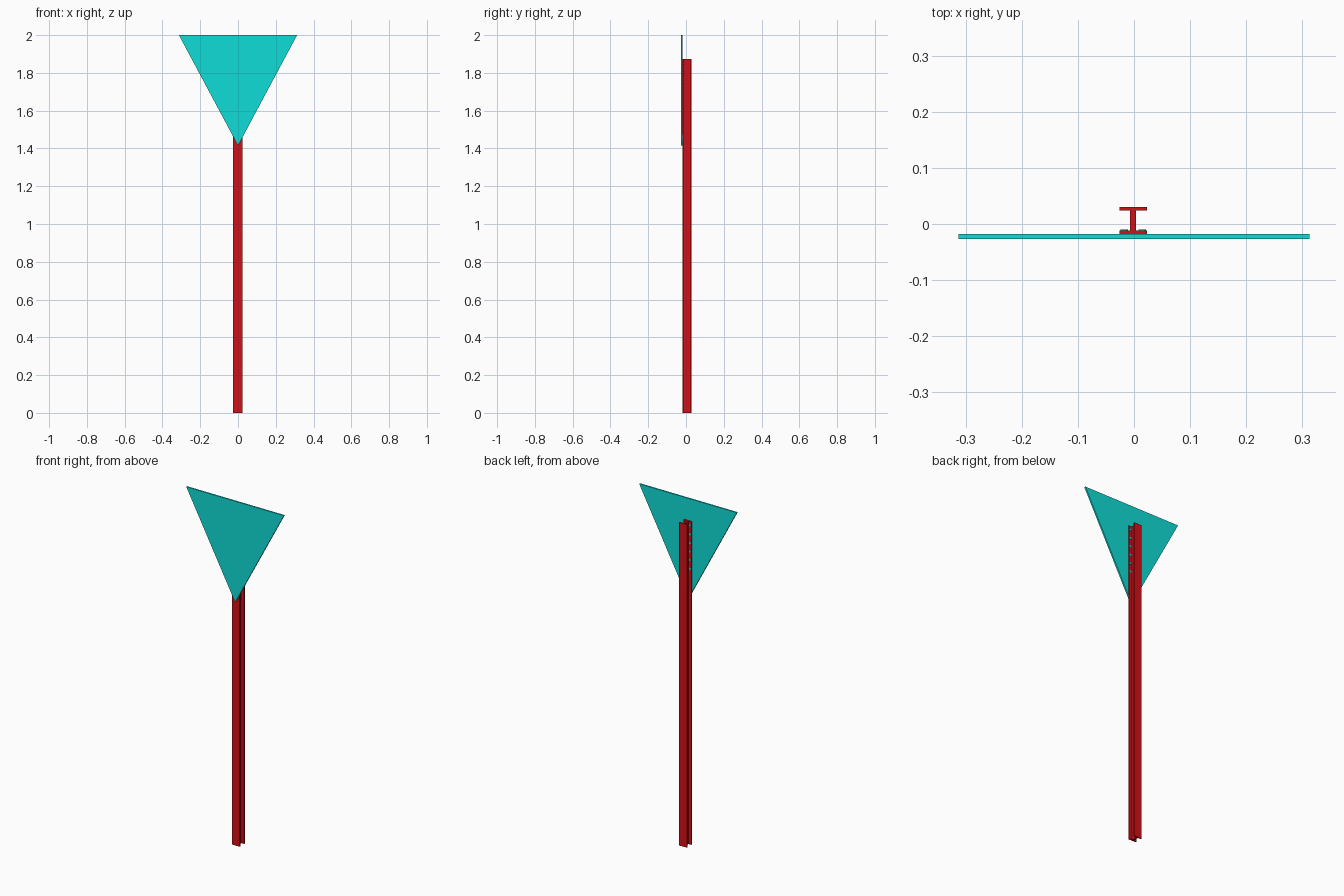
import bpy, bmesh, math

if "Cube" in bpy.data.objects:
    bpy.data.objects.remove(bpy.data.objects["Cube"])


def material(name, color):
    m = bpy.data.materials.new(name)
    m.diffuse_color = color
    m.use_nodes = True
    m.node_tree.nodes["Principled BSDF"].inputs["Base Color"].default_value = m.diffuse_color
    return m


RED = material("red_paint", (0.65, 0.005, 0.008, 1))
TEAL = material("teal_paint", (0.005, 0.72, 0.68, 1))


def extrude_profile(name, points, direction, mat):
    """Extrude a closed polygon of 3D points into a solid."""
    bm = bmesh.new()
    face = bm.faces.new([bm.verts.new(p) for p in points])
    res = bmesh.ops.extrude_face_region(bm, geom=[face], use_keep_orig=True)
    moved = [g for g in res["geom"] if isinstance(g, bmesh.types.BMVert)]
    bmesh.ops.translate(bm, verts=moved, vec=direction)
    bmesh.ops.recalc_face_normals(bm, faces=bm.faces)
    mesh = bpy.data.meshes.new(name)
    bm.to_mesh(mesh)
    bm.free()
    mesh.materials.append(mat)
    obj = bpy.data.objects.new(name, mesh)
    bpy.context.collection.objects.link(obj)
    return obj


# I-beam post: right half of the section, mirrored to the left
CX, HALF, WEB = -0.0015, 0.0245, 0.0055
Y0, Y1, Y2, Y3 = -0.018, -0.012, 0.024, 0.030
half = [(HALF, Y0), (HALF, Y1), (WEB, Y1), (WEB, Y2), (HALF, Y2), (HALF, Y3)]
section = half + [(-x, y) for x, y in reversed(half)]
extrude_profile("post", [(CX + x, y, 0) for x, y in section], (0, 0, 1.873), RED)

# Inverted triangular sign plate
extrude_profile("sign_plate",
                [(-0.313, -0.027, 2), (0.313, -0.027, 2), (0, -0.027, 1.415)],
                (0, 0.009, 0), TEAL)

# Two columns of bolts through the front flange
for side, label in ((-1, "left"), (1, "right")):
    for i in range(6):
        x, z = CX + side * 0.016, 1.85 - i * 0.05
        ring = [(x + 0.0065 * math.cos(a), -0.019, z + 0.0065 * math.sin(a))
                for a in (math.tau * k / 12 for k in range(12))]
        extrude_profile(f"bolt_{label}_{i + 1}", ring, (0, 0.009, 0), TEAL)
